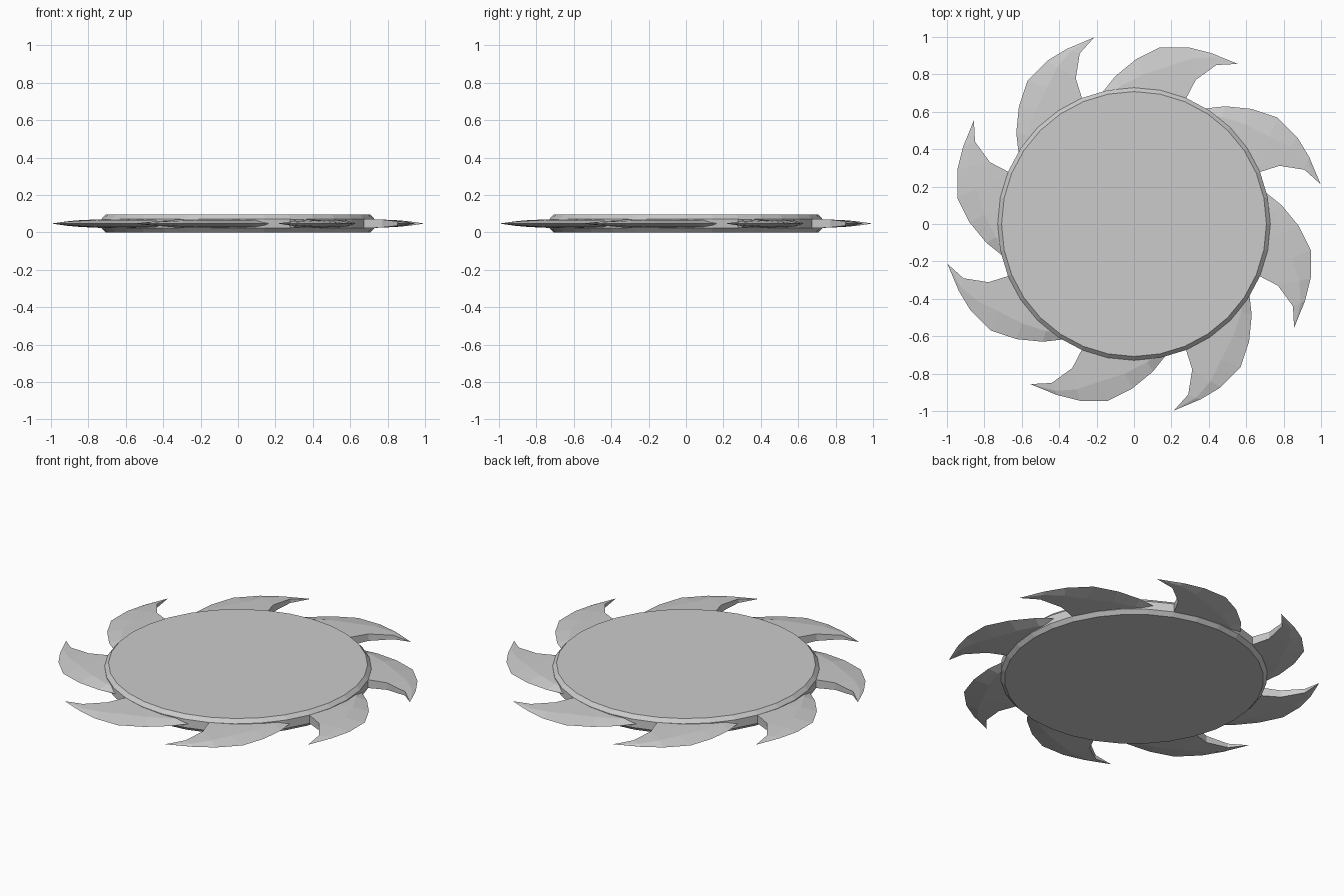
import bpy, bmesh, math
from mathutils import Vector

if "Cube" in bpy.data.objects:
    bpy.data.objects.remove(bpy.data.objects["Cube"])

MID = 0.047      # height of the cutting edge
SIDES = 32
TEETH = 8


def make_object(name, bm):
    bmesh.ops.recalc_face_normals(bm, faces=bm.faces)
    mesh = bpy.data.meshes.new(name)
    bm.to_mesh(mesh)
    bm.free()
    obj = bpy.data.objects.new(name, mesh)
    bpy.context.collection.objects.link(obj)
    return obj


def bridge(bm, a, b):
    n = len(a)
    for i in range(n):
        j = (i + 1) % n
        bm.faces.new((a[i], a[j], b[j], b[i]))


# Blade disc: chamfered rim, flat top and bottom
bm = bmesh.new()
rings = []
for r, z in [(0.708, 0), (0.729, 0.022), (0.729, 0.072), (0.708, 0.094)]:
    rings.append([bm.verts.new((r * math.cos(k * math.tau / SIDES),
                                r * math.sin(k * math.tau / SIDES), z))
                  for k in range(SIDES)])
for a, b in zip(rings, rings[1:]):
    bridge(bm, a, b)
bm.faces.new(rings[0])
bm.faces.new(rings[-1])
make_object("blade_disc", bm)

# Hooked tooth: (outer edge xy, inner edge xy, half thickness) from heel to tip
stations = [
    ((-0.18, 0.69), (-0.15, 0.62), 0.022),
    ((-0.10, 0.79), (-0.02, 0.64), 0.026),
    ((0.01, 0.88), (0.12, 0.65), 0.027),
    ((0.14, 0.945), (0.27, 0.655), 0.026),
    ((0.29, 0.945), (0.33, 0.77), 0.021),
    ((0.41, 0.915), (0.44, 0.85), 0.012),
]
bm = bmesh.new()
rings = []
for outer, inner, h in stations:
    o, i = Vector(outer), Vector(inner)
    m = o.lerp(i, 0.35)
    rings.append([bm.verts.new((p.x, p.y, MID + dz)) for p, dz in
                  ((o, 0), (m, 0.7 * h), (i, h), (i, -h), (m, -0.7 * h))])
for a, b in zip(rings, rings[1:]):
    bridge(bm, a, b)
bm.faces.new(rings[0])
tip = bm.verts.new((0.555, 0.856, MID))
last = rings[-1]
for k in range(5):
    bm.faces.new((last[k], last[(k + 1) % 5], tip))
tooth = make_object("tooth_1", bm)

# Remaining teeth share the mesh, turned around the disc
for k in range(1, TEETH):
    copy = bpy.data.objects.new(f"tooth_{k + 1}", tooth.data)
    copy.rotation_euler.z = k * math.tau / TEETH
    bpy.context.collection.objects.link(copy)
